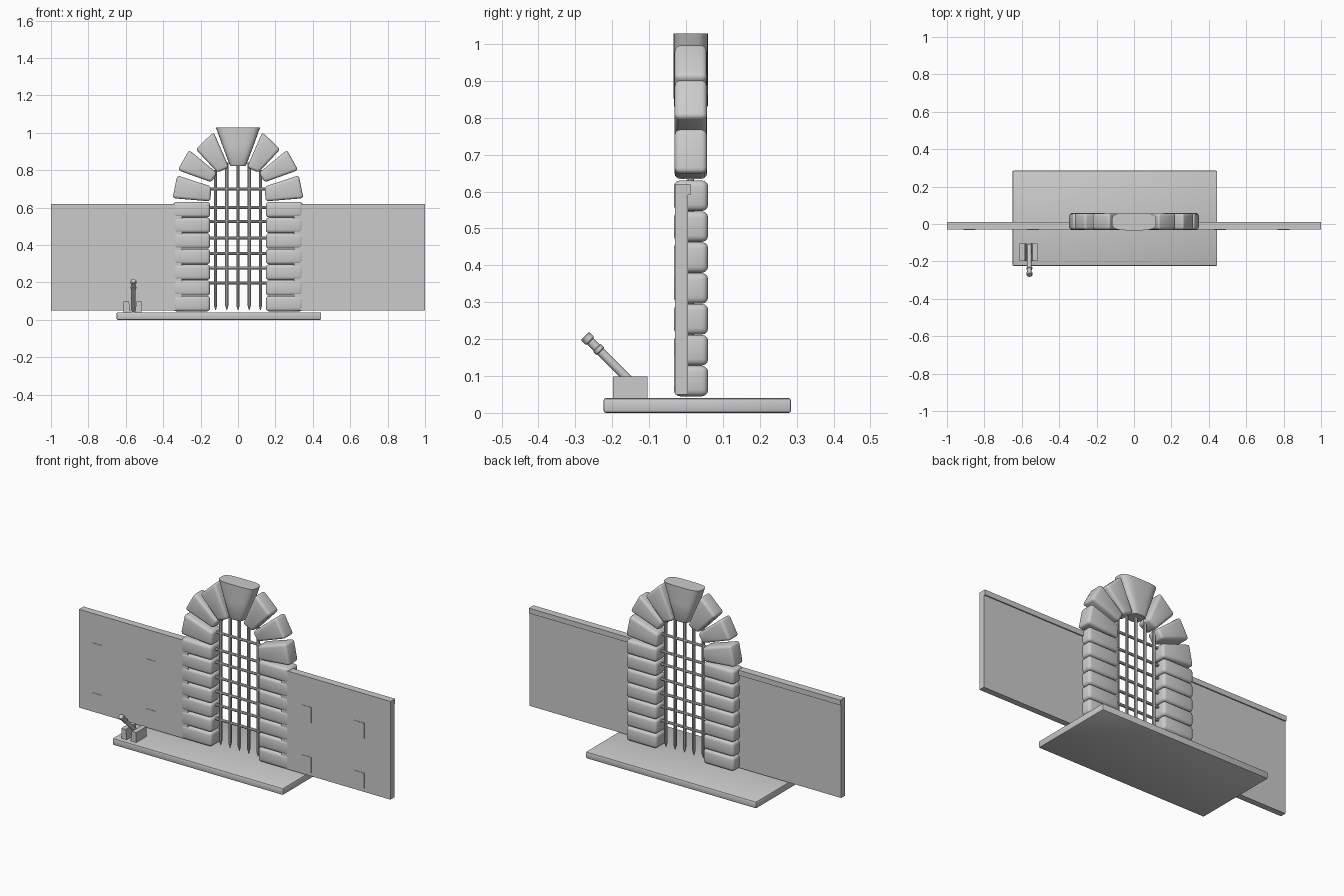
import bpy, bmesh, math
from mathutils import Vector, Matrix

if "Cube" in bpy.data.objects:
    bpy.data.objects.remove(bpy.data.objects["Cube"])


def finish(name, bm, angle=30):
    bmesh.ops.recalc_face_normals(bm, faces=bm.faces[:])
    me = bpy.data.meshes.new(name)
    bm.to_mesh(me)
    bm.free()
    ob = bpy.data.objects.new(name, me)
    bpy.context.collection.objects.link(ob)
    bpy.ops.object.select_all(action='DESELECT')
    ob.select_set(True)
    bpy.context.view_layer.objects.active = ob
    bpy.ops.object.shade_smooth_by_angle(angle=math.radians(angle))
    return ob


def prism(name, pts, y0, y1, bevel=0, segs=3):
    """Extrude an (x, z) outline from y0 to y1, optionally rounding its edges."""
    bm = bmesh.new()
    a = [bm.verts.new((x, y0, z)) for x, z in pts]
    b = [bm.verts.new((x, y1, z)) for x, z in pts]
    n = len(pts)
    bm.faces.new(a)
    bm.faces.new(b[::-1])
    for i in range(n):
        j = (i + 1) % n
        bm.faces.new((a[i], b[i], b[j], a[j]))
    if bevel:
        bmesh.ops.recalc_face_normals(bm, faces=bm.faces[:])
        bmesh.ops.bevel(bm, geom=bm.edges[:], offset=bevel, segments=segs,
                        profile=0.5, affect='EDGES', clamp_overlap=True)
    return finish(name, bm, 40 if bevel else 30)


def box(name, x0, x1, y0, y1, z0, z1, bevel=0, segs=3):
    return prism(name, [(x0, z0), (x1, z0), (x1, z1), (x0, z1)], y0, y1, bevel, segs)


def loft(name, rings, angle=30):
    """Skin a list of equal-length point rings and cap both ends."""
    bm = bmesh.new()
    vs = [[bm.verts.new(p) for p in r] for r in rings]
    n = len(vs[0])
    for r, s in zip(vs, vs[1:]):
        for i in range(n):
            bm.faces.new((r[i], r[(i + 1) % n], s[(i + 1) % n], s[i]))
    bm.faces.new(vs[0][::-1])
    bm.faces.new(vs[-1])
    return finish(name, bm, angle)


def rod(name, start, end, profile, sides=8):
    """Turned rod: profile is (distance, radius) along start -> end."""
    start, end = Vector(start), Vector(end)
    rot = (end - start).to_track_quat('Z', 'Y')
    rings = []
    for d, r in profile:
        rings.append([start + rot @ Vector((r * math.cos(2 * math.pi * i / sides),
                                            r * math.sin(2 * math.pi * i / sides), d))
                      for i in range(sides)])
    return loft(name, rings, 40)


# Ground slab
box("base_slab", -0.65, 0.445, -0.224, 0.285, 0, 0.04, 0.007, 2)

# Arch stones on the right side, as (x, z) outlines
arch = [
    [(0.148, 0.633), (0.35, 0.65), (0.325, 0.772), (0.142, 0.712)],
    [(0.142, 0.735), (0.322, 0.800), (0.262, 0.908), (0.112, 0.785)],
    [(0.110, 0.787), (0.226, 0.912), (0.130, 1.003), (0.048, 0.815)],
]

for s, side in ((-1, "left"), (1, "right")):
    # Wall with a coping lip along the back
    x0, x1 = sorted((s * 0.30, s * 1.0))
    box(f"wall_{side}", x0, x1, -0.03, 0.005, 0.05, 0.60)
    box(f"wall_coping_{side}", x0, x1, -0.03, 0.012, 0.59, 0.62)
    # Slightly raised stones on the wall face
    for cx in ((-0.88, -0.54) if s < 0 else (0.46, 0.80)):
        for z in (0.07, 0.36):
            box(f"raised_stone_{side}", cx - 0.032, cx + 0.032, -0.0325, -0.025, z, z + 0.09)
    # Pillar blocks
    x0, x1 = sorted((s * 0.149, s * 0.346))
    for i in range(7):
        z = 0.045 + i * 0.0837
        box(f"pillar_block_{side}", x0, x1, -0.033, 0.06, z, z + 0.083, 0.017)
    # Arch stones
    for pts in arch:
        prism(f"arch_stone_{side}", [(s * x, z) for x, z in pts], -0.031, 0.057, 0.015)

# Keystone with rounded plan
rings = []
for z, w, d in ((0.823, 0.040, 0.040), (0.832, 0.046, 0.046),
                (0.93, 0.083, 0.047), (1.028, 0.118, 0.047)):
    ring = []
    for i in range(32):
        a = 2 * math.pi * i / 32
        c, q = math.cos(a), math.sin(a)
        ring.append((w * math.copysign(abs(c) ** 0.55, c),
                     0.013 + d * math.copysign(abs(q) ** 0.55, q), z))
    rings.append(ring)
loft("keystone", rings, 40)

# Portcullis: pointed uprights and cross bars
for x, top in ((-0.12, 0.80), (-0.06, 0.84), (0, 0.85), (0.06, 0.84), (0.12, 0.80)):
    rod("gate_upright", (x, 0.013, 0.052), (x, 0.013, top),
        [(0, 0.002), (0.025, 0.009), (top - 0.052, 0.009)])
for z in (0.70, 0.60, 0.525, 0.438, 0.355, 0.278, 0.197):
    rod("gate_crossbar", (-0.17, 0.013, z), (0.17, 0.013, z), [(0, 0.008), (0.34, 0.008)])

# Lever housing cheeks and tilted lever
for s in (-1, 1):
    cx = -0.563
    prism("lever_housing", [(cx + s * 0.048, 0.038), (cx + s * 0.048, 0.098),
                            (cx + s * 0.020, 0.098), (cx + s * 0.012, 0.038)], -0.198, -0.105)
rod("lever", (-0.559, -0.274, 0.209), (-0.559, -0.115, 0.05),
    [(0, 0.013), (0.003, 0.016), (0.018, 0.016), (0.021, 0.012), (0.045, 0.012),
     (0.047, 0.015), (0.058, 0.015), (0.060, 0.012), (0.225, 0.012)], 12)
